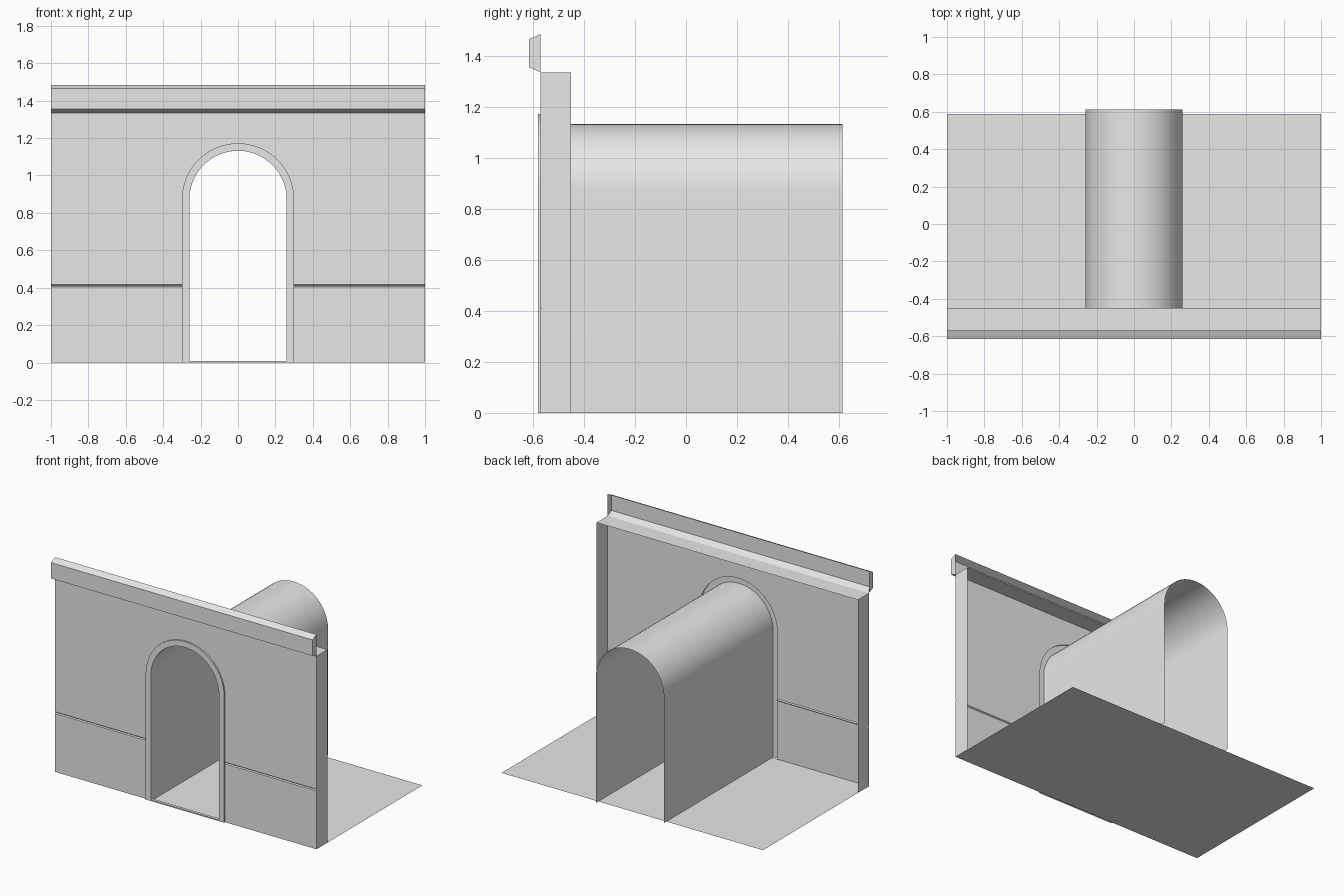
import bpy
import math

cube = bpy.data.objects.get("Cube")
if cube:
    bpy.data.objects.remove(cube, do_unlink=True)

# One plain grey for the whole model
GREY = (0.8, 0.8, 0.8, 1.0)
stone = bpy.data.materials.new("plain_grey")
stone.use_nodes = True
stone.diffuse_color = GREY
stone.node_tree.nodes["Principled BSDF"].inputs["Base Color"].default_value = GREY

# Main dimensions
HALF = 1.0
WALL_Y, BACK_Y, FRAME_Y = -0.57, -0.45, -0.58
TUNNEL_END, FLOOR_END = 0.613, 0.587
WALL_TOP = 1.335
SPRING = 0.872
OUTER, INNER = 0.30, 0.26
GROOVE_Z, GROOVE_H, GROOVE_D = 0.41, 0.006, 0.006
STEPS = 32


def build(name, verts, faces, smooth=False):
    mesh = bpy.data.meshes.new(name)
    mesh.from_pydata(verts, [], faces)
    mesh.materials.append(stone)
    obj = bpy.data.objects.new(name, mesh)
    bpy.context.collection.objects.link(obj)
    if smooth:
        bpy.ops.object.select_all(action="DESELECT")
        obj.select_set(True)
        bpy.context.view_layer.objects.active = obj
        bpy.ops.object.shade_smooth_by_angle(angle=math.radians(35))
    return obj


def polygons(name, loops):
    """Join separate flat outlines into one object."""
    verts, faces = [], []
    for loop in loops:
        faces.append(range(len(verts), len(verts) + len(loop)))
        verts.extend(loop)
    return build(name, verts, [list(f) for f in faces])


def arch(radius):
    """Arched doorway outline in x and z, from right foot to left foot."""
    arc = [(radius * math.cos(math.pi * i / STEPS),
            SPRING + radius * math.sin(math.pi * i / STEPS))
           for i in range(STEPS + 1)]
    return [(radius, 0)] + arc + [(-radius, 0)]


def loft(name, sections):
    """Skin a row of equal-length point rows."""
    n = len(sections[0])
    verts = [p for row in sections for p in row]
    faces = [[k * n + i, k * n + i + 1, (k + 1) * n + i + 1, (k + 1) * n + i]
             for k in range(len(sections) - 1) for i in range(n - 1)]
    return build(name, verts, faces, smooth=True)


def arch_loft(name, rings):
    return loft(name, [[(x, y, z) for x, z in arch(r)] for r, y in rings])


def strip(name, profile, x0, x1):
    """Sweep an open y-z profile along x."""
    rows = [[(x, y, z) for x in (x0, x1)] for y, z in profile]
    return loft(name, rows)


# Lower wall panels with the V-shaped groove, and end returns
groove = [(WALL_Y, GROOVE_Z - GROOVE_H),
          (WALL_Y + GROOVE_D, GROOVE_Z),
          (WALL_Y, GROOVE_Z + GROOVE_H)]
for side, s in (("right", -1), ("left", 1)):
    strip(side + "_lower_wall", [(WALL_Y, 0)] + groove,
          min(s * OUTER, s * HALF), max(s * OUTER, s * HALF))
    outline = [(WALL_Y, 0)] + groove + [(WALL_Y, WALL_TOP),
                                        (BACK_Y, WALL_TOP), (BACK_Y, 0)]
    if s > 0:
        outline.reverse()
    polygons(side + "_wall_return", [[(s * HALF, y, z) for y, z in outline]])

# Upper wall halves around the arch
base = GROOVE_Z + GROOVE_H
quarter = [p for p in arch(OUTER)[1:STEPS // 2 + 2]]
half = [(OUTER, base), (HALF, base), (HALF, WALL_TOP), (0, WALL_TOP)]
half += quarter[::-1]
polygons("upper_wall", [[(x, WALL_Y, z) for x, z in half],
                        [(-x, WALL_Y, z) for x, z in reversed(half)]])

# Ledge on top of the wall
strip("top_ledge", [(WALL_Y, WALL_TOP), (BACK_Y, WALL_TOP)], -HALF, HALF)

# Hollow cornice, open at the back, with end caps
cornice = [(WALL_Y, WALL_TOP), (-0.615, 1.355), (-0.615, 1.465), (WALL_Y, 1.485)]
strip("cornice", cornice, -HALF, HALF)
polygons("cornice_ends", [[(-HALF, y, z) for y, z in reversed(cornice)],
                          [(HALF, y, z) for y, z in cornice]])

# Raised door frame and the vaulted passage behind it
arch_loft("door_frame", [(OUTER, WALL_Y), (OUTER, FRAME_Y), (INNER, FRAME_Y)])
arch_loft("tunnel", [(INNER, FRAME_Y), (INNER, TUNNEL_END)])

# Threshold and floor
strip("threshold", [(FRAME_Y, 0), (FRAME_Y, 0.008), (WALL_Y + 0.01, 0.008),
                    (WALL_Y + 0.01, 0)], -INNER, INNER)
strip("floor", [(WALL_Y, 0), (FLOOR_END, 0)], -HALF, HALF)
